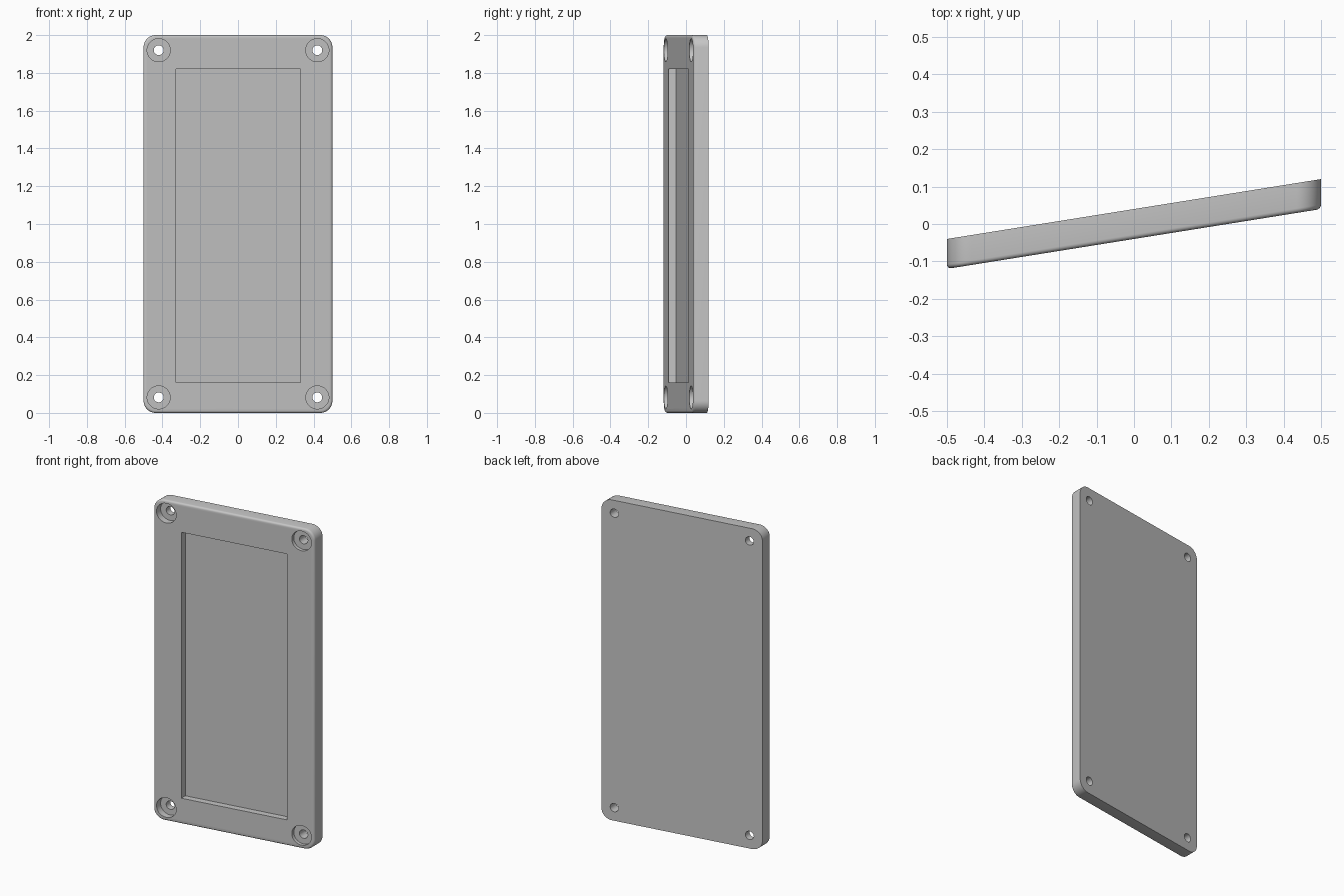
import bpy
import bmesh
import math
from mathutils import Matrix, Vector

if "Cube" in bpy.data.objects:
    bpy.data.objects.remove(bpy.data.objects["Cube"])

THICK = 0.08
FRONT = -THICK / 2
# The plate leans sideways: depth shifts along with x
SHEAR = Matrix(((1, 0, 0, 0), (0.16, 1, 0, 0), (0, 0, 1, 0), (0, 0, 0, 1)))
GREY = (0.56, 0.56, 0.56, 1)

grey = bpy.data.materials.new("light grey")
grey.use_nodes = True
grey.diffuse_color = GREY
grey.node_tree.nodes["Principled BSDF"].inputs["Base Color"].default_value = GREY


def make_object(name, bm):
    bmesh.ops.transform(bm, matrix=SHEAR, verts=bm.verts)
    bmesh.ops.recalc_face_normals(bm, faces=bm.faces)
    mesh = bpy.data.meshes.new(name)
    bm.to_mesh(mesh)
    bm.free()
    mesh.materials.append(grey)
    obj = bpy.data.objects.new(name, mesh)
    bpy.context.collection.objects.link(obj)
    return obj


def cylinder(name, x, z, radius, y0, y1):
    bm = bmesh.new()
    place = Matrix.Translation((x, (y0 + y1) / 2, z)) @ Matrix.Rotation(math.pi / 2, 4, "X")
    bmesh.ops.create_cone(bm, cap_ends=True, segments=48, radius1=radius,
                          radius2=radius, depth=y1 - y0, matrix=place)
    return make_object(name, bm)


def box_mesh(size, centre):
    bm = bmesh.new()
    bmesh.ops.create_cube(bm, size=1)
    bmesh.ops.scale(bm, vec=size, verts=bm.verts)
    bmesh.ops.translate(bm, vec=Vector(centre), verts=bm.verts)
    return bm


# Plate with round corners and a softened front rim
bm = box_mesh((1, THICK, 2), (0, 0, 1))
corners = [e for e in bm.edges if abs(e.verts[0].co.y - e.verts[1].co.y) > 0.01]
bmesh.ops.bevel(bm, geom=corners, offset=0.065, segments=12, profile=0.5, affect="EDGES")
rim = [e for e in bm.edges if all(v.co.y < FRONT + 0.001 for v in e.verts)]
bmesh.ops.bevel(bm, geom=rim, offset=0.012, segments=4, profile=0.5, affect="EDGES")
plate = make_object("plate", bm)

# Recessed panel and four stepped screw holes, deeper on the right side
panel = box_mesh((0.658, 0.14, 1.66), (0.002, FRONT - 0.03, 0.99))
cutters = [make_object("panel_cutter", panel)]
for x, depth in ((-0.42, 0.04), (0.42, 0.02)):
    for z in (0.082, 1.92):
        cutters.append(cylinder("bore_cutter", x, z, 0.061, FRONT - 0.05, FRONT + depth))
        cutters.append(cylinder("hole_cutter", x, z, 0.026, -0.2, 0.2))

for cutter in cutters:
    cutter.hide_render = True
    mod = plate.modifiers.new("cut", "BOOLEAN")
    mod.operation = "DIFFERENCE"
    mod.solver = "EXACT"
    mod.object = cutter

bpy.context.view_layer.update()
bpy.ops.object.select_all(action="DESELECT")
plate.select_set(True)
bpy.context.view_layer.objects.active = plate
for mod in list(plate.modifiers):
    bpy.ops.object.modifier_apply(modifier=mod.name)
for cutter in cutters:
    bpy.data.objects.remove(cutter)
bpy.ops.object.shade_smooth_by_angle(angle=math.radians(30))
